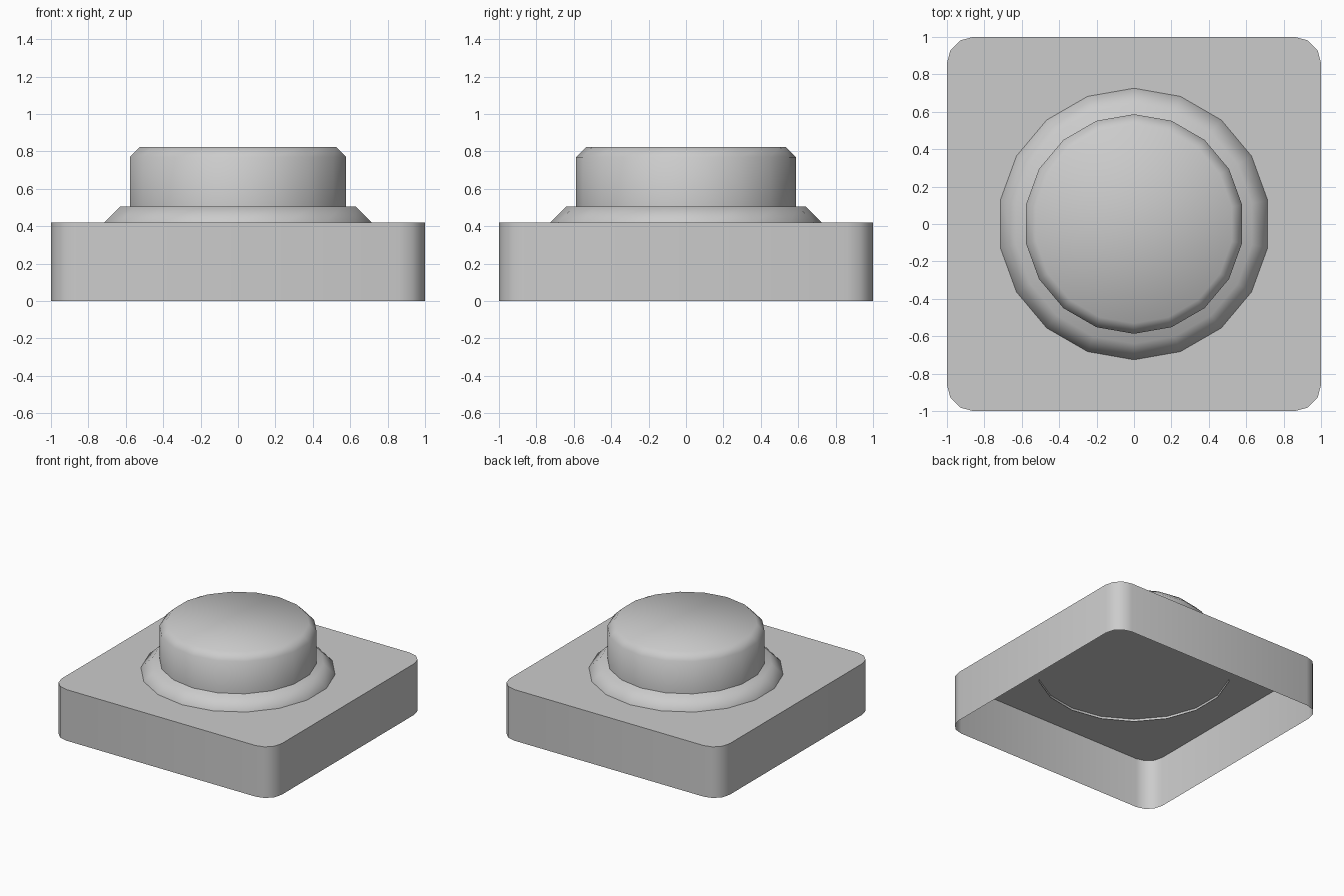
import bpy
import bmesh
import math

if "Cube" in bpy.data.objects:
    bpy.data.objects.remove(bpy.data.objects["Cube"], do_unlink=True)

GREY = (0.6, 0.6, 0.6, 1.0)
grey = bpy.data.materials.new("plain_grey")
grey.use_nodes = True
grey.diffuse_color = GREY
grey.node_tree.nodes["Principled BSDF"].inputs["Base Color"].default_value = GREY


def finish(name, bm):
    """Open the underside, then shade smooth except at square edges."""
    bm.normal_update()
    bottom = [f for f in bm.faces if f.normal.z < -0.9]
    bmesh.ops.delete(bm, geom=bottom, context="FACES")
    mesh = bpy.data.meshes.new(name)
    bm.to_mesh(mesh)
    bm.free()
    obj = bpy.data.objects.new(name, mesh)
    bpy.context.collection.objects.link(obj)
    mesh.materials.append(grey)
    bpy.ops.object.select_all(action="DESELECT")
    obj.select_set(True)
    bpy.context.view_layer.objects.active = obj
    bpy.ops.object.shade_smooth_by_angle(angle=math.radians(60))


def chamfered_disc(name, radius, bottom, top, chamfer, sides=18):
    bm = bmesh.new()
    bmesh.ops.create_cone(bm, cap_ends=True, segments=sides,
                          radius1=radius, radius2=radius, depth=top - bottom)
    bmesh.ops.translate(bm, verts=bm.verts, vec=(0, 0, (top + bottom) / 2))
    middle = (top + bottom) / 2
    rim = [e for e in bm.edges if all(v.co.z > middle for v in e.verts)]
    bmesh.ops.bevel(bm, geom=rim, offset=chamfer, segments=1, affect="EDGES")
    finish(name, bm)


# Square hollow base with rounded corners
BASE_HEIGHT = 0.42
bm = bmesh.new()
bmesh.ops.create_cube(bm, size=2)
bmesh.ops.scale(bm, verts=bm.verts, vec=(1, 1, BASE_HEIGHT / 2))
bmesh.ops.translate(bm, verts=bm.verts, vec=(0, 0, BASE_HEIGHT / 2))
corners = [e for e in bm.edges
           if abs(e.verts[0].co.z - e.verts[1].co.z) > BASE_HEIGHT / 2]
bmesh.ops.bevel(bm, geom=corners, offset=0.14, segments=3, profile=0.5,
                affect="EDGES")
finish("base", bm)

# Sloped collar, reaching slightly through the base
chamfered_disc("collar", 0.726, 0.4, 0.505, 0.085)

# Push button
chamfered_disc("button", 0.587, 0.495, 0.825, 0.055)
